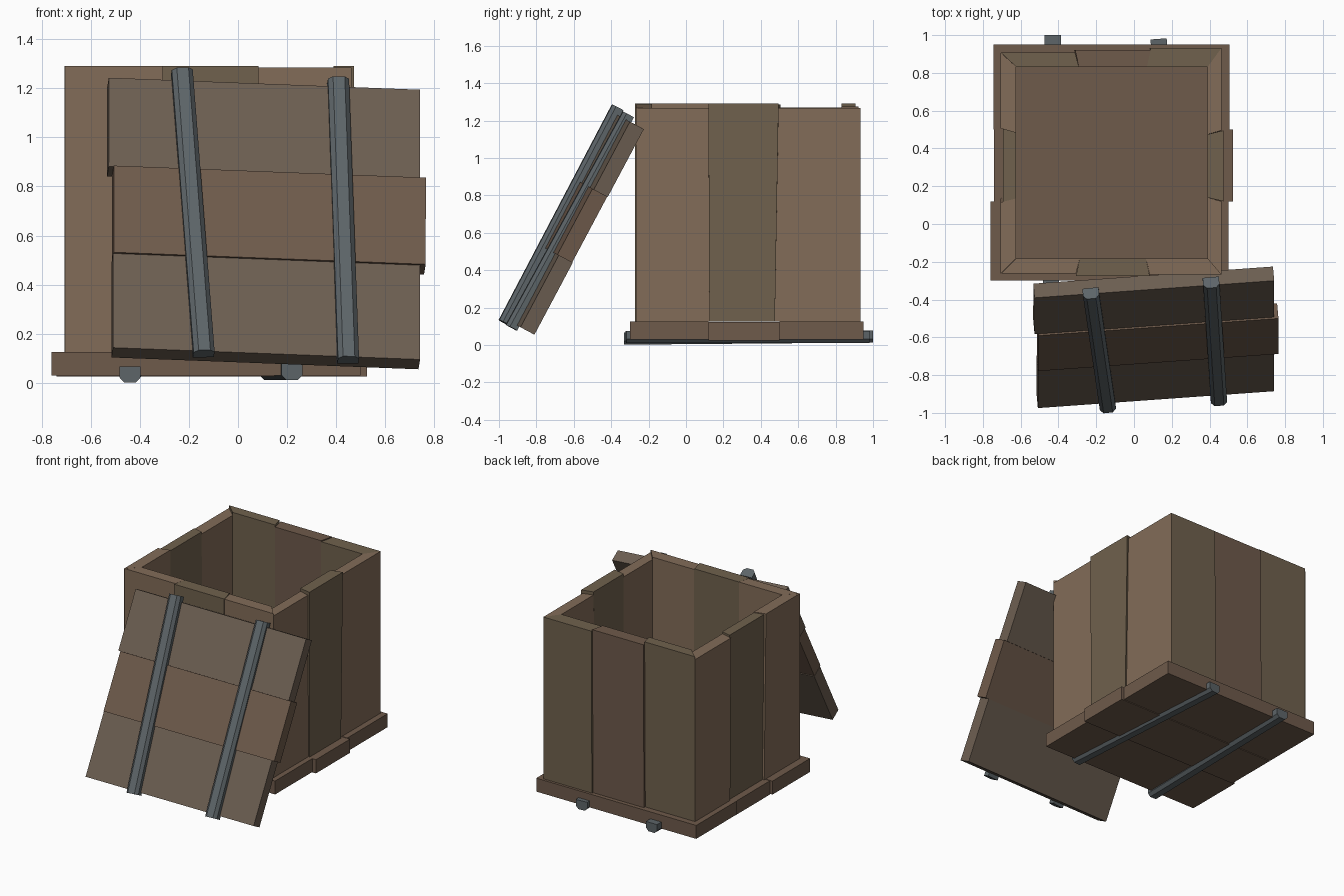
import bpy, bmesh
from math import pi
from mathutils import Matrix, Vector

if "Cube" in bpy.data.objects:
    bpy.data.objects.remove(bpy.data.objects["Cube"])


def material(name, rgb):
    m = bpy.data.materials.new(name)
    m.diffuse_color = (*rgb, 1)
    m.use_nodes = True
    m.node_tree.nodes["Principled BSDF"].inputs["Base Color"].default_value = m.diffuse_color
    return m


TAN = material("tan_wood", (.225, .15, .098))
OLIVE = material("olive_wood", (.16, .12, .075))
RED = material("red_wood", (.158, .103, .07))
GREY = material("weathered_wood", (.15, .112, .082))
METAL = material("metal", (.11, .13, .14))


def prism(name, ring_a, ring_b, mat, matrix=Matrix()):
    """Solid between two matching end rings."""
    bm = bmesh.new()
    a = [bm.verts.new(matrix @ Vector(p)) for p in ring_a]
    b = [bm.verts.new(matrix @ Vector(p)) for p in ring_b]
    bm.faces.new(a)
    bm.faces.new(b[::-1])
    n = len(a)
    for i in range(n):
        bm.faces.new((a[i], b[i], b[(i + 1) % n], a[(i + 1) % n]))
    bmesh.ops.recalc_face_normals(bm, faces=bm.faces)
    me = bpy.data.meshes.new(name)
    bm.to_mesh(me)
    bm.free()
    me.materials.append(mat)
    ob = bpy.data.objects.new(name, me)
    bpy.context.collection.objects.link(ob)
    return ob


def plank(name, x0, x1, y0, y1, z0, z1, mat, matrix=Matrix()):
    ring = [(x0, y0), (x1, y0), (x1, y1), (x0, y1)]
    prism(name, [(x, y, z0) for x, y in ring], [(x, y, z1) for x, y in ring], mat, matrix)


def bar(name, a, b, out, matrix=Matrix()):
    """Strap with its two outer corners chamfered."""
    a, b, out = Vector(a), Vector(b), Vector(out)
    side = (b - a).normalized().cross(out)
    prof = [(-.043, -.032), (.043, -.032), (.043, .012), (.024, .032), (-.024, .032), (-.043, .012)]
    prism(name, [a + side * s + out * t for s, t in prof],
          [b + side * s + out * t for s, t in prof], METAL, matrix)


# base planks and the two runners below them
plank("base_plank_front", -.76, .50, -.30, .12, .03, .125, RED)
plank("base_plank_middle", -.74, .525, .12, .50, .025, .122, RED)
plank("base_plank_back", -.745, .505, .50, .95, .03, .125, RED)
bar("base_runner_left", (-.44, -.33, .034), (-.43, 1.0, .045), (0, 0, -1))
bar("base_runner_right", (.22, -.32, .044), (.13, .98, .044), (0, 0, -1))

# mitred walls: three upright planks each, turned about the box centre
H = .507
CENTRE = Matrix.Translation((-.117, .325, 0))


def wall(name, turn, left, right, depths, tops, splits, mats):
    """left/right: depth of neighbouring walls; splits: (bottom, top) joint positions."""
    m = CENTRE @ Matrix.Rotation(turn, 4, 'Z')
    (b1, t1), (b2, t2) = splits
    spans = [(-H, b1, -H, t1), (b1, b2, t1, t2), (b2, H, t2, H)]
    for i, part in enumerate(("left", "middle", "right")):
        d = depths[i]
        # outer edge offsets: mitres at corners, slight splay on the middle plank
        lo = (-left, -.02, .02)[i]
        ro = (-.02, .02, right)[i]

        def ring(s0, s1, z):
            return [(s0, -H, z), (s1, -H, z), (s1 + ro, -H - d, z), (s0 + lo, -H - d, z)]
        s = spans[i]
        prism(f"{name}_plank_{part}", ring(s[0], s[1], .125), ring(s[2], s[3], tops[i]), mats[i], m)


wall("front_wall", 0, .08, .073, (.08, .092, .085), (1.29, 1.29, 1.285),
     ((-.17, -.17), (.18, .18)), (TAN, OLIVE, TAN))
wall("right_wall", pi / 2, .085, .10, (.073, .083, .073), (1.268, 1.29, 1.268),
     ((-.18, -.185), (.13, .15)), (TAN, OLIVE, TAN))
wall("back_wall", pi, .073, .08, (.10, .09, .075), (1.268, 1.275, 1.29),
     ((-.18, -.185), (.18, .175)), (OLIVE, RED, OLIVE))
wall("left_wall", -pi / 2, .075, .08, (.082, .07, .082), (1.27, 1.285, 1.29),
     ((-.17, -.16), (.17, .19)), (TAN, OLIVE, TAN))

# lid frame: u along planks, v up the slope, n outward
u = Vector((1, .0714, -.0385)).normalized()
n = u.cross(Vector((0, .47, .883))).normalized()
v = n.cross(u)
LID = Matrix.Translation((.74, -.81, .055)) @ Matrix((u, v, n)).transposed().to_4x4()

# leaning lid planks and straps
plank("lid_plank_bottom", -1.26, -.005, 0, .435, 0, .085, GREY, LID)
plank("lid_plank_middle", -1.258, .017, .435, .835, .005, .095, RED, LID)
plank("lid_plank_top", -1.278, -.005, .835, 1.245, 0, .085, GREY, LID)
bar("lid_strap_left", (-.89, -.02, .101), (-.98, 1.28, .101), (0, 0, 1), LID)
bar("lid_strap_right", (-.30, -.025, .104), (-.34, 1.275, .085), (0, 0, 1), LID)
